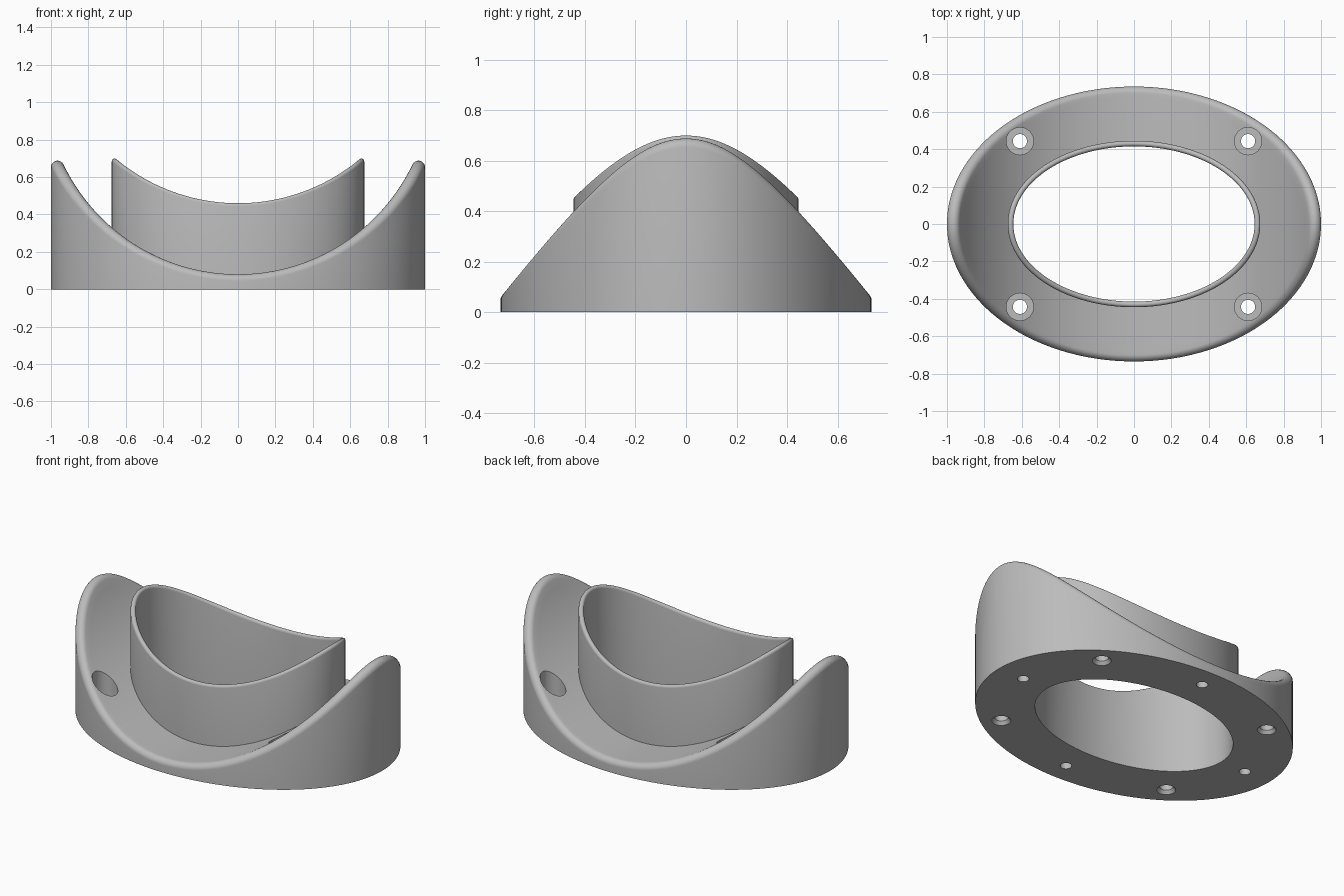
import bpy
import bmesh
from math import sin, cos, pi, sqrt
from mathutils import Vector

if "Cube" in bpy.data.objects:
    bpy.data.objects.remove(bpy.data.objects["Cube"])

SEGMENTS = 160
grey = bpy.data.materials.new("plain grey")
grey.use_nodes = True
colour = (0.5, 0.5, 0.5, 1)
grey.diffuse_color = colour
grey.node_tree.nodes["Principled BSDF"].inputs["Base Color"].default_value = colour


def make_object(name, bm):
    bmesh.ops.recalc_face_normals(bm, faces=bm.faces)
    mesh = bpy.data.meshes.new(name)
    bm.to_mesh(mesh)
    bm.free()
    mesh.materials.append(grey)
    obj = bpy.data.objects.new(name, mesh)
    bpy.context.collection.objects.link(obj)
    return obj


def ellipse(a, b, t):
    """Point and outward normal on an ellipse."""
    return Vector((a * cos(t), b * sin(t), 0)), Vector((b * cos(t), a * sin(t), 0)).normalized()


def saddle(x, radius, axis_z):
    """Height of a trough cut by a cylinder lying along y."""
    return axis_z - sqrt(radius ** 2 - x ** 2)


def arc(centre, start, end, radius, steps):
    return [centre + radius * start.slerp(end, i / steps) for i in range(steps + 1)]


FLANGE_R, FLANGE_AXIS, FILLET = 1.035, 1.115, 0.035
COLLAR_R, COLLAR_AXIS, HALF_WALL = 1.015, 1.475, 0.015


def section(t):
    """Closed cross-section of the ring at angle t."""
    # Outer wall with a rolled edge onto the saddle
    edge, n = ellipse(1, 0.735, t)
    c = edge - FILLET * n
    c.z = saddle(c.x, FLANGE_R + FILLET, FLANGE_AXIS)
    up = Vector((-c.x, 0, FLANGE_AXIS - c.z)).normalized()
    points = [edge] + arc(c, n, up, FILLET, 10)
    # Saddle surface running in to the collar
    mid, m = ellipse(0.66, 0.43, t)
    rim, foot = points[-1], mid + HALF_WALL * m
    for i in range(1, 13):
        p = rim.lerp(foot, i / 12)
        p.z = saddle(p.x, FLANGE_R, FLANGE_AXIS)
        points.append(p)
    # Collar with a fully rounded lip
    c = mid.copy()
    c.z = saddle(c.x, COLLAR_R + HALF_WALL, COLLAR_AXIS)
    up = Vector((-c.x, 0, COLLAR_AXIS - c.z)).normalized()
    points += arc(c, m, up, HALF_WALL, 6) + arc(c, up, -m, HALF_WALL, 6)[1:]
    return points + [mid - HALF_WALL * m]


# Saddle ring: flange and collar in one skin
bm = bmesh.new()
rings = [[bm.verts.new(p) for p in section(2 * pi * i / SEGMENTS)] for i in range(SEGMENTS)]
for i, ring in enumerate(rings):
    after = rings[(i + 1) % SEGMENTS]
    for j in range(len(ring)):
        k = (j + 1) % len(ring)
        bm.faces.new((ring[j], after[j], after[k], ring[k]))
body = make_object("saddle_ring", bm)


def add_turned(bm, x, y, profile, sides=40):
    """Solid of revolution from (radius, height) pairs."""
    loops = [[bm.verts.new((x + r * cos(2 * pi * i / sides), y + r * sin(2 * pi * i / sides), z))
              for i in range(sides)] for r, z in profile]
    for low, high in zip(loops, loops[1:]):
        for i in range(sides):
            k = (i + 1) % sides
            bm.faces.new((low[i], low[k], high[k], high[i]))
    bm.faces.new(loops[0][::-1])
    bm.faces.new(loops[-1])


# Counterbored bolt holes and blind pin holes
bm = bmesh.new()
bolt = [(0.062, -0.01), (0.038, 0.02), (0.038, 0.1), (0.073, 0.1), (0.073, 0.95)]
pin = [(0.033, -0.01), (0.033, 0.05)]
for s in (-1, 1):
    for u in (-1, 1):
        add_turned(bm, s * 0.61, u * 0.443, bolt)
    add_turned(bm, s * 0.82, 0, pin)
    add_turned(bm, 0, s * 0.6, pin)
cutter = make_object("hole_cutter", bm)
cutter.hide_render = True

cut = body.modifiers.new("holes", "BOOLEAN")
cut.operation = "DIFFERENCE"
cut.solver = "EXACT"
cut.object = cutter
bpy.context.view_layer.objects.active = body
body.select_set(True)
bpy.ops.object.modifier_apply(modifier=cut.name)
bpy.data.objects.remove(cutter)
bpy.ops.object.shade_smooth_by_angle(angle=pi / 6)
